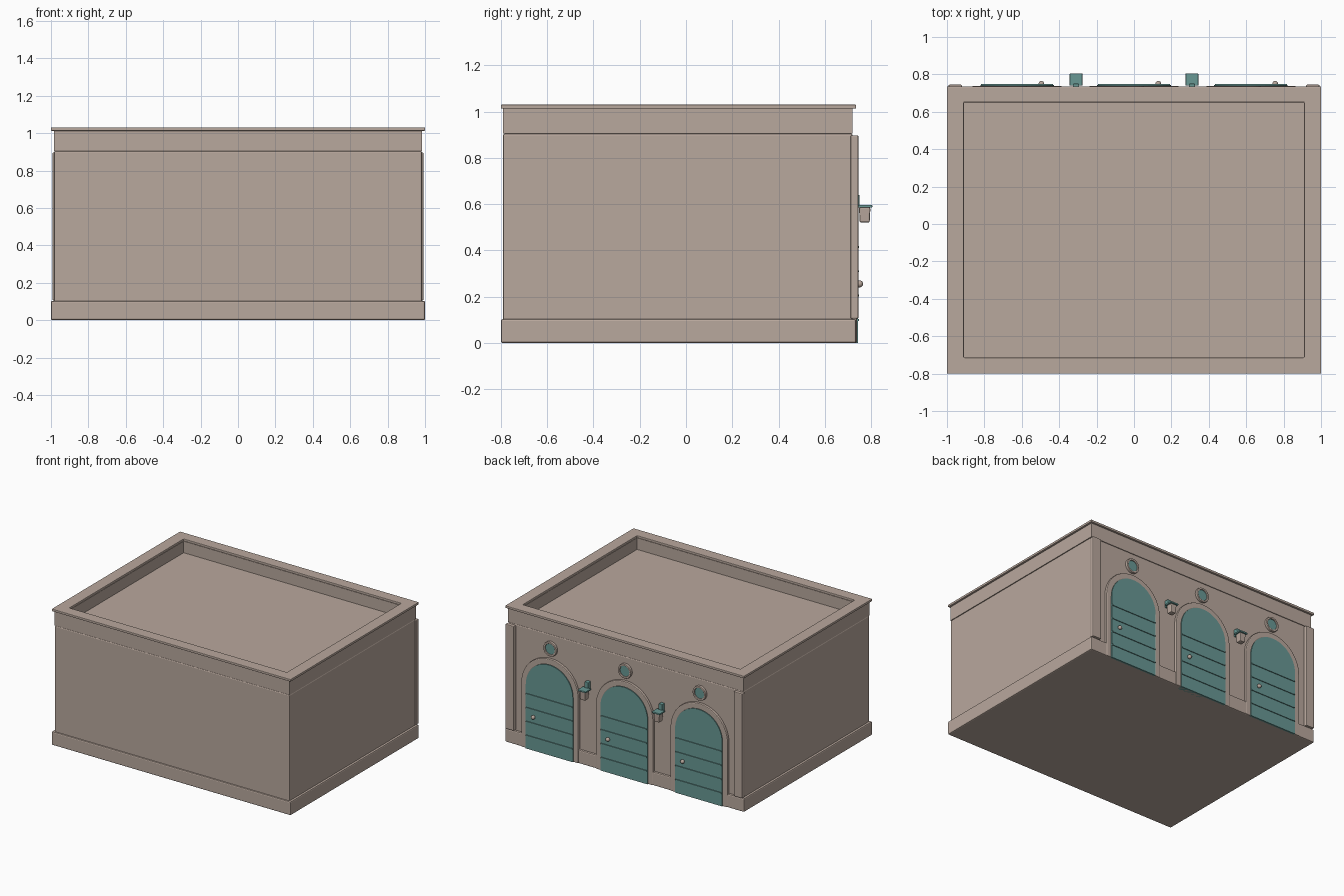
import bpy, bmesh, math

if "Cube" in bpy.data.objects:
    bpy.data.objects.remove(bpy.data.objects["Cube"])


def material(name, rgb):
    m = bpy.data.materials.new(name)
    m.diffuse_color = (*rgb, 1)
    m.use_nodes = True
    m.node_tree.nodes["Principled BSDF"].inputs["Base Color"].default_value = m.diffuse_color
    return m


STONE = material("warm_stone", (0.485, 0.392, 0.337))
TEAL = material("muted_teal", (0.138, 0.314, 0.296))


def finish(bm, name, mat, bevel=0.0, smooth=False):
    bmesh.ops.recalc_face_normals(bm, faces=bm.faces)
    me = bpy.data.meshes.new(name)
    bm.to_mesh(me)
    bm.free()
    me.materials.append(mat)
    ob = bpy.data.objects.new(name, me)
    bpy.context.collection.objects.link(ob)
    if bevel:
        mod = ob.modifiers.new("soft_edges", 'BEVEL')
        mod.width, mod.segments, mod.limit_method = bevel, 2, 'ANGLE'
    if smooth:
        bpy.context.view_layer.objects.active = ob
        ob.select_set(True)
        bpy.ops.object.shade_smooth_by_angle(angle=math.radians(35))
        ob.select_set(False)
    return ob


def box(name, mat, x0, x1, y0, y1, z0, z1, bevel=0.0, taper=1.0):
    """Axis aligned box; taper shrinks its bottom."""
    bm = bmesh.new()
    bmesh.ops.create_cube(bm, size=1)
    for v in bm.verts:
        k = taper if v.co.z < 0 else 1
        v.co = ((x0 + x1) / 2 + v.co.x * (x1 - x0) * k,
                (y0 + y1) / 2 + v.co.y * (y1 - y0) * k,
                (z0 + z1) / 2 + v.co.z * (z1 - z0))
    return finish(bm, name, mat, bevel)


def plate(name, mat, outer, y0, y1, inner=None, closed=True, bevel=0.0):
    """Extrude an x-z outline along y; with inner, make a band."""
    bm = bmesh.new()
    if inner:
        a = [bm.verts.new((x, y0, z)) for x, z in outer]
        b = [bm.verts.new((x, y0, z)) for x, z in inner]
        n = len(a)
        for i in range(n if closed else n - 1):
            j = (i + 1) % n
            bm.faces.new((a[i], a[j], b[j], b[i]))
    else:
        bm.faces.new([bm.verts.new((x, y0, z)) for x, z in outer])
    res = bmesh.ops.extrude_face_region(bm, geom=bm.faces[:])
    for g in res['geom']:
        if isinstance(g, bmesh.types.BMVert):
            g.co.y = y1
    return finish(bm, name, mat, bevel)


def rim(name, mat, outer, inner, z0, z1, bevel=0.0):
    """Rectangular ring; rectangles are (x half width, y min, y max)."""
    bm = bmesh.new()

    def loop(r, z):
        hx, ya, yb = r
        return [bm.verts.new((x, y, z)) for x, y in
                ((-hx, ya), (hx, ya), (hx, yb), (-hx, yb))]
    loops = [loop(outer, z0), loop(outer, z1), loop(inner, z1), loop(inner, z0)]
    for k in range(4):
        p, q = loops[k], loops[(k + 1) % 4]
        for i in range(4):
            j = (i + 1) % 4
            bm.faces.new((p[i], p[j], q[j], q[i]))
    return finish(bm, name, mat, bevel)


def arch(cx, r, spring):
    pts = [(cx + r, 0)]
    pts += [(cx + r * math.cos(math.pi * i / 24), spring + r * math.sin(math.pi * i / 24))
            for i in range(25)]
    return pts + [(cx - r, 0)]


def circle(cx, cz, r, n=24):
    return [(cx + r * math.cos(2 * math.pi * i / n), cz + r * math.sin(2 * math.pi * i / n))
            for i in range(n)]


# main body, plinth and roof
box("wall_body", STONE, -0.983, 0.983, -0.79, 0.72, 0.05, 0.905, 0.008)
box("plinth", STONE, -1, 1, -0.8, 0.735, 0, 0.103, 0.008)
box("roof_deck", STONE, -0.95, 0.95, -0.76, 0.69, 0.88, 0.925)
INNER = (0.91, -0.715, 0.65)
rim("parapet", STONE, (0.985, -0.79, 0.72), INNER, 0.905, 1.012)
rim("parapet_cap", STONE, (1.0, -0.8, 0.735), INNER, 1.012, 1.03, 0.004)

# corner pilasters on the door side
for s in (-1, 1):
    box("corner_pilaster", STONE, min(s * 0.92, s * 0.992), max(s * 0.92, s * 0.992),
        0.71, 0.745, 0.105, 0.897, 0.006)

# three arched doors with frames, planks, knobs and round windows
SPRING = 0.485
for cx in (-0.625, 0, 0.625):
    plate("door_frame", STONE, arch(cx, 0.24, SPRING), 0.70, 0.738,
          arch(cx, 0.195, SPRING), closed=False, bevel=0.006)
    plate("door", TEAL, arch(cx, 0.197, SPRING), 0.70, 0.742)
    for z in (0.1, 0.205, 0.31, 0.415):
        box("door_strip", TEAL, cx - 0.193, cx + 0.193, 0.735, 0.748, z - 0.004, z + 0.004)
    bm = bmesh.new()
    bmesh.ops.create_uvsphere(bm, u_segments=16, v_segments=10, radius=0.015)
    bmesh.ops.translate(bm, verts=bm.verts, vec=(cx + 0.13, 0.75, 0.255))
    finish(bm, "door_knob", STONE, smooth=True)
    plate("round_window_frame", STONE, circle(cx, 0.80, 0.055), 0.71, 0.738,
          circle(cx, 0.80, 0.04), bevel=0.004)
    plate("round_window_pane", TEAL, circle(cx, 0.80, 0.041), 0.71, 0.73)

# wall lanterns between the doors
for cx in (-0.31, 0.31):
    box("lantern_mount", TEAL, cx - 0.016, cx + 0.016, 0.715, 0.75, 0.585, 0.64, 0.004)
    box("lantern_cap", TEAL, cx - 0.034, cx + 0.034, 0.74, 0.805, 0.585, 0.597, 0.003)
    box("lantern_body", STONE, cx - 0.025, cx + 0.025, 0.747, 0.797, 0.52, 0.586, 0.006, 0.85)
